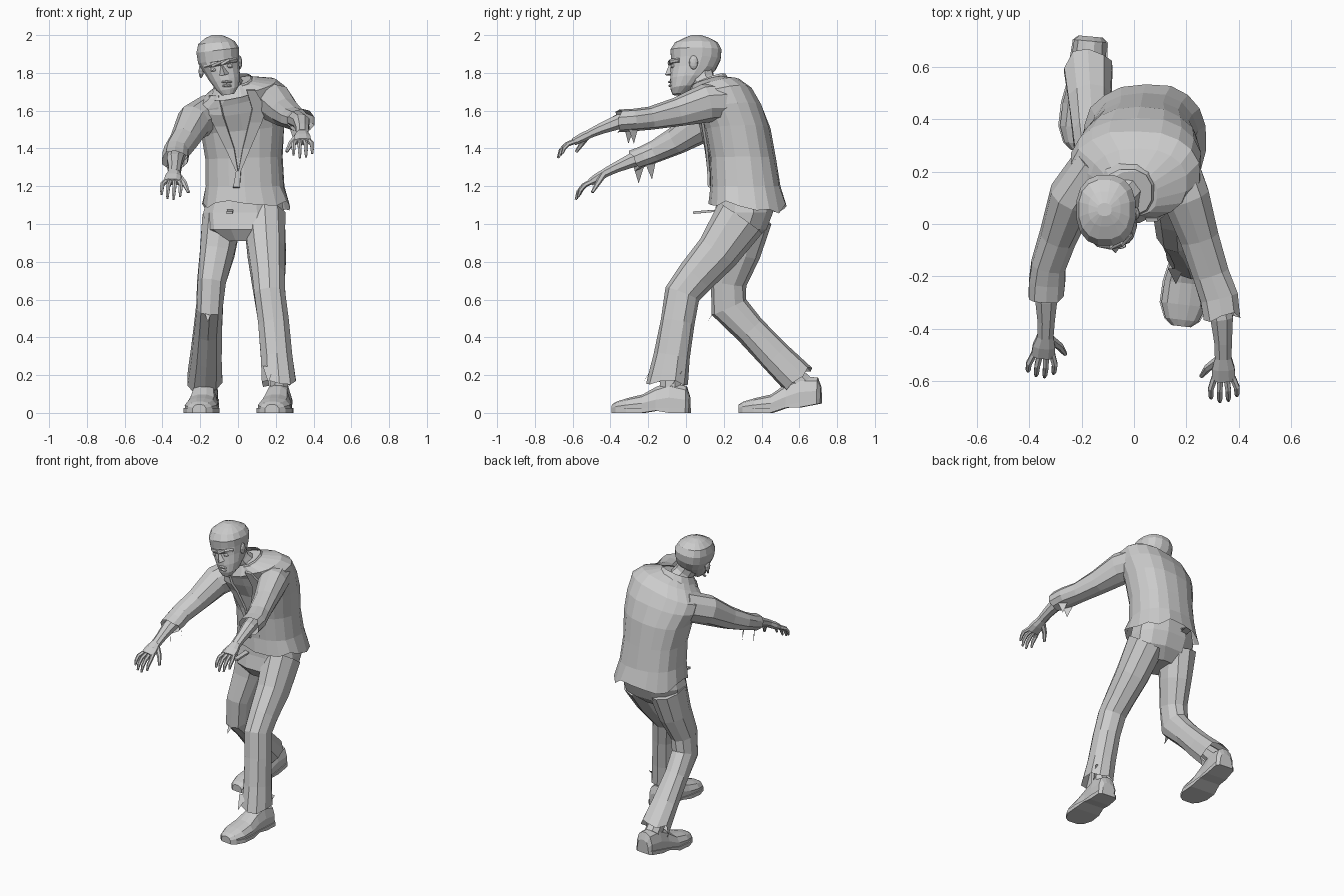
import bpy, bmesh, math, random
from mathutils import Vector
from mathutils.bvhtree import BVHTree

random.seed(4)


def finish(name, bm):
    bmesh.ops.recalc_face_normals(bm, faces=bm.faces[:])
    me = bpy.data.meshes.new(name)
    bm.to_mesh(me)
    bm.free()
    ob = bpy.data.objects.new(name, me)
    bpy.context.collection.objects.link(ob)
    return ob


def skin(name, rings, cap0=True, cap1=True):
    """Bridge a list of equal-length point rings."""
    bm = bmesh.new()
    vs = [[bm.verts.new(p) for p in r] for r in rings]
    n = len(rings[0])
    for a, b in zip(vs, vs[1:]):
        for i in range(n):
            bm.faces.new((a[i], a[(i + 1) % n], b[(i + 1) % n], b[i]))
    if cap0:
        bm.faces.new(vs[0])
    if cap1:
        bm.faces.new(vs[-1])
    return finish(name, bm)


def unit_ring(n, p):
    f = lambda c: math.copysign(abs(c) ** p, c)
    return [(f(math.cos(2 * math.pi * (i + .5) / n)), f(math.sin(2 * math.pi * (i + .5) / n)))
            for i in range(n)]


def stack(name, rows, n=14, p=.85, rag=0, cap0=True, cap1=True, jit=0):
    """Near-horizontal rings: z, x0, x1, y0, y1, roll slope, pitch slope."""
    rings = []
    for k, (z, x0, x1, y0, y1, roll, pitch) in enumerate(rows):
        r = []
        for c, s in unit_ring(n, p):
            dx, dy = c * (x1 - x0) / 2, s * (y1 - y0) / 2
            dz = random.uniform(-rag, rag) if k == 0 else 0
            j = random.uniform(-jit, jit)
            r.append(Vector(((x0 + x1) / 2 + dx * (1 + j), (y0 + y1) / 2 + dy * (1 + j),
                             z + roll * dx + pitch * dy + dz)))
        rings.append(r)
    return skin(name, rings, cap0, cap1)


def tube(name, pts, n=8, p=.9, rag=0, jit=0):
    """Rings square to a path: x, y, z, half width, half depth."""
    P = [Vector(q[:3]) for q in pts]
    rings = []
    for k, q in enumerate(pts):
        t = (P[min(k + 1, len(P) - 1)] - P[max(k - 1, 0)]).normalized()
        u = Vector((1, 0, 0))
        u = (u - t * u.dot(t)).normalized()
        v = t.cross(u)
        end = k == len(P) - 1
        rings.append([P[k] + (u * c * q[3] + v * s * q[4]) * (1 + random.uniform(-jit, jit))
                      + t * (random.uniform(-rag, rag) if end else 0) for c, s in unit_ring(n, p)])
    return skin(name, rings, True, rag == 0)


def ball(name, loc, scale):
    bm = bmesh.new()
    bmesh.ops.create_icosphere(bm, subdivisions=2, radius=1)
    for v in bm.verts:
        v.co = Vector(a * b for a, b in zip(v.co, scale)) + Vector(loc)
    return finish(name, bm)


def flap(name, *pts):
    bm = bmesh.new()
    bm.faces.new([bm.verts.new(p) for p in pts])
    return finish(name, bm)


# Jacket body with ragged hem
jacket = stack("jacket", [
    (1.09, -.19, .28, .12, .535, 0, -.05), (1.2, -.175, .245, .13, .50, 0, 0),
    (1.35, -.175, .235, .125, .475, .03, 0), (1.5, -.2, .25, .1, .445, .1, .03),
    (1.6, -.24, .26, .06, .405, .15, .1), (1.67, -.24, .25, .04, .355, .22, .2),
    (1.72, -.17, .2, .02, .29, .22, .25), (1.75, -.1, .09, .03, .2, .2, .3)],
    n=18, rag=.03, cap0=False, jit=.02)
stack("collar", [(1.70, -.15, .11, .0, .25, .2, .3), (1.76, -.12, .07, .03, .21, .2, .35)],
      n=12, cap0=False, cap1=False)

# Lapels and front edge draped on the jacket
bm = bmesh.new()
bm.from_mesh(jacket.data)
tree = BVHTree.FromBMesh(bm)
bm.free()


def drape(name, rows):
    bm = bmesh.new()
    prev = None
    for z, xa, xb in rows:
        cur = []
        for x in (xa, xb):
            hit = tree.ray_cast(Vector((x, -1, z)), Vector((0, 1, 0)))[0]
            cur.append(bm.verts.new((x, (hit.y if hit else .05) - .012, z)))
        if prev:
            bm.faces.new((prev[0], prev[1], cur[1], cur[0]))
        prev = cur
    m = finish(name, bm).modifiers.new("thickness", 'SOLIDIFY')
    m.thickness, m.offset = .014, 0


drape("lapel_right", [(1.68, -.15, -.10), (1.58, -.155, -.08), (1.52, -.125, -.06),
                      (1.4, -.065, -.02), (1.28, -.01, .0)])
drape("lapel_left", [(1.71, .09, .045), (1.61, .15, .075), (1.54, .125, .06),
                     (1.4, .065, .025), (1.28, .015, .002)])
drape("front_edge", [(1.28, -.01, .015), (1.2, -.025, .01), (1.1, -.05, .0), (1.06, -.06, -.03)])

# Neck and head, tilted to one side
tube("neck", [(-.01, .15, 1.68, .075, .075), (-.05, .09, 1.75, .065, .07),
              (-.08, .07, 1.82, .065, .07)])
stack("head", [
    (1.685, -.085, -.02, -.072, -.01, .15, .0), (1.72, -.115, .005, -.082, .05, .2, .1),
    (1.77, -.15, .012, -.085, .11, .2, .05), (1.82, -.182, .008, -.083, .16, .2, 0),
    (1.87, -.213, .008, -.08, .185, .18, 0), (1.92, -.222, .008, -.085, .19, .12, 0),
    (1.96, -.212, -.015, -.06, .17, .08, 0), (1.985, -.175, -.05, -.01, .125, .03, 0),
    (2.0, -.14, -.085, .03, .08, 0, 0)], n=16)
skin("nose", [[(-.105, -.075, 1.785), (-.045, -.075, 1.797), (-.07, -.112, 1.788)],
              [(-.098, -.07, 1.845), (-.082, -.07, 1.848), (-.09, -.088, 1.847)]])
tube("brow", [(-.175, -.035, 1.835, .01, .012), (-.135, -.075, 1.845, .014, .014),
              (-.09, -.088, 1.852, .014, .01), (-.05, -.075, 1.862, .014, .014),
              (-.01, -.035, 1.867, .01, .012)], n=6)
for side, x, z in (("right", -.13, 1.817), ("left", -.045, 1.836)):
    ball("eye_" + side, (x, -.066, z), (.018, .016, .012))
for side, x, z in (("right", -.195, 1.81), ("left", .008, 1.855)):
    ball("ear_" + side, (x, .04, z), (.014, .024, .038))
ball("lips_upper", (-.06, -.084, 1.752), (.03, .012, .007))
ball("lips_lower", (-.058, -.082, 1.732), (.026, .012, .008))

# Sleeves, bare forearms
tube("sleeve_left", [
    (.14, .24, 1.65, .1, .1), (.2, .1, 1.64, .095, .1), (.25, -.05, 1.59, .075, .078),
    (.295, -.19, 1.56, .072, .062), (.325, -.28, 1.55, .077, .058),
    (.335, -.35, 1.545, .075, .06)], n=10, rag=.02, jit=.05)
tube("forearm_left", [(.3, -.2, 1.56, .05, .045), (.335, -.36, 1.54, .046, .042),
                      (.34, -.45, 1.505, .036, .031), (.34, -.51, 1.478, .034, .025)])
tube("sleeve_right", [
    (-.14, .23, 1.59, .09, .1), (-.235, .1, 1.535, .09, .1), (-.29, -.05, 1.44, .072, .075),
    (-.325, -.16, 1.385, .068, .062), (-.332, -.22, 1.36, .072, .056),
    (-.335, -.28, 1.335, .07, .055)], n=10, rag=.02, jit=.05)
tube("forearm_right", [(-.32, -.15, 1.385, .05, .045), (-.335, -.29, 1.335, .045, .04),
                       (-.335, -.37, 1.30, .035, .03), (-.338, -.43, 1.27, .033, .025)])


# Hands: palm, four clawed fingers and a thumb
def hand(side, wrist, knuckle, inward):
    w, k = Vector(wrist), Vector(knuckle)
    d = (k - w).normalized()
    m = (w + k) / 2
    tube("palm_" + side, [(*w, .032, .025), (*m, .046, .026), (*k, .048, .021)])
    for i, reach in enumerate((.85, 1, .95, .75)):
        s = (1.5 - i) * inward
        a = k + Vector((s * .023, 0, 0)) - d * .01
        b = a + d * .055 * reach + Vector((s * .01, 0, .004))
        c = b + (d + Vector((0, 0, -.5))) * .032 * reach
        e = c + (d * .5 + Vector((0, 0, -1))) * .032 * reach
        tube(f"finger_{side}_{i + 1}", [(*a, .013, .014), (*b, .012, .013),
                                        (*c, .011, .011), (*e, .006, .006)], n=6)
    a = w + d * .02 + Vector((inward * .02, 0, -.005))
    b = a + d * .03 + Vector((inward * .04, 0, -.025))
    c = b + d * .035 + Vector((inward * .025, 0, -.03))
    tube("thumb_" + side, [(*a, .02, .018), (*b, .015, .014), (*c, .008, .008)], n=6)


hand("left", (.34, -.505, 1.48), (.342, -.595, 1.435), -1)
hand("right", (-.338, -.425, 1.272), (-.348, -.505, 1.222), 1)

# Torn strips under the cuffs and trouser ends
for x, y, z in ((.30, -.30, 1.51), (.36, -.28, 1.51), (-.31, -.19, 1.32), (-.35, -.25, 1.30)):
    flap("cuff_tatter", (x - .03, y + .03, z + .01), (x + .02, y - .03, z + .01),
         (x, y + random.uniform(-.01, .02), z - .085))
for x, y, z in ((-.16, .14, .52), (.16, -.2, .2), (.27, -.05, .18)):
    flap("trouser_tatter", (x - .03, y + .03, z + .05), (x + .03, y + .03, z + .04),
         (x, y - .03, z - .04))

# Trousers
stack("trouser_seat", [(.91, -.08, .12, .17, .36, 0, 0), (.97, -.18, .24, .13, .43, 0, 0),
                       (1.06, -.19, .25, .15, .465, 0, 0), (1.17, -.16, .23, .16, .47, 0, 0)], n=12)
tube("trouser_leg_left", [
    (.14, .29, 1.03, .115, .14), (.152, .165, .85, .105, .115), (.162, .05, .72, .092, .1),
    (.168, -.02, .63, .086, .094), (.188, -.045, .48, .084, .09), (.206, -.075, .3, .086, .096),
    (.218, -.1, .15, .092, .108)], n=10, rag=.025, jit=.04)
tube("trouser_leg_right", [
    (-.085, .32, 1.03, .11, .135), (-.11, .28, .85, .095, .115), (-.14, .225, .69, .078, .095),
    (-.15, .225, .56, .073, .1), (-.16, .34, .44, .076, .085), (-.168, .47, .3, .084, .088),
    (-.175, .59, .18, .095, .095)], n=10, rag=.025, jit=.04)


# Shoes: flat-soled rings from heel to toe, plus a sole edge
def shoe(side, heel, toe, lift):
    h, t = Vector((*heel, 0)), Vector((*toe, 0))
    d = t - h
    across = Vector((-d.y, d.x, 0)).normalized()
    prof = [(0, .045, .09), (.04, .064, .14), (.25, .07, .165), (.42, .072, .14),
            (.6, .086, .098), (.8, .088, .078), (.94, .065, .06), (1, .035, .045)]
    upper, sole = [], []
    for f, w, z in prof:
        up = Vector((0, 0, lift * max(0, 1 - f / .6)))
        c = h + d * f + up
        upper.append([c + across * w * a + Vector((0, 0, .012 + (z - .012) * b)) for a, b in
                      ((-.95, 0), (-.97, .45), (-.72, .85), (-.25, 1), (.25, 1),
                       (.72, .85), (.97, .45), (.95, 0))])
        arch = .012 if f == .42 else 0
        sole.append([c + across * w * 1.05 * a + Vector((0, 0, b)) for a, b in
                     ((-1, arch), (-1, .026), (1, .026), (1, arch))])
    skin("shoe_" + side, upper)
    skin("sole_" + side, sole)


shoe("left", (.228, .02), (.18, -.39), 0)
shoe("right", (-.165, .715), (-.205, .28), .05)
tube("ankle_left", [(.215, -.09, .25, .05, .055), (.22, -.08, .1, .05, .06)])
tube("ankle_right", [(-.17, .52, .25, .05, .05), (-.175, .62, .15, .055, .06)])
